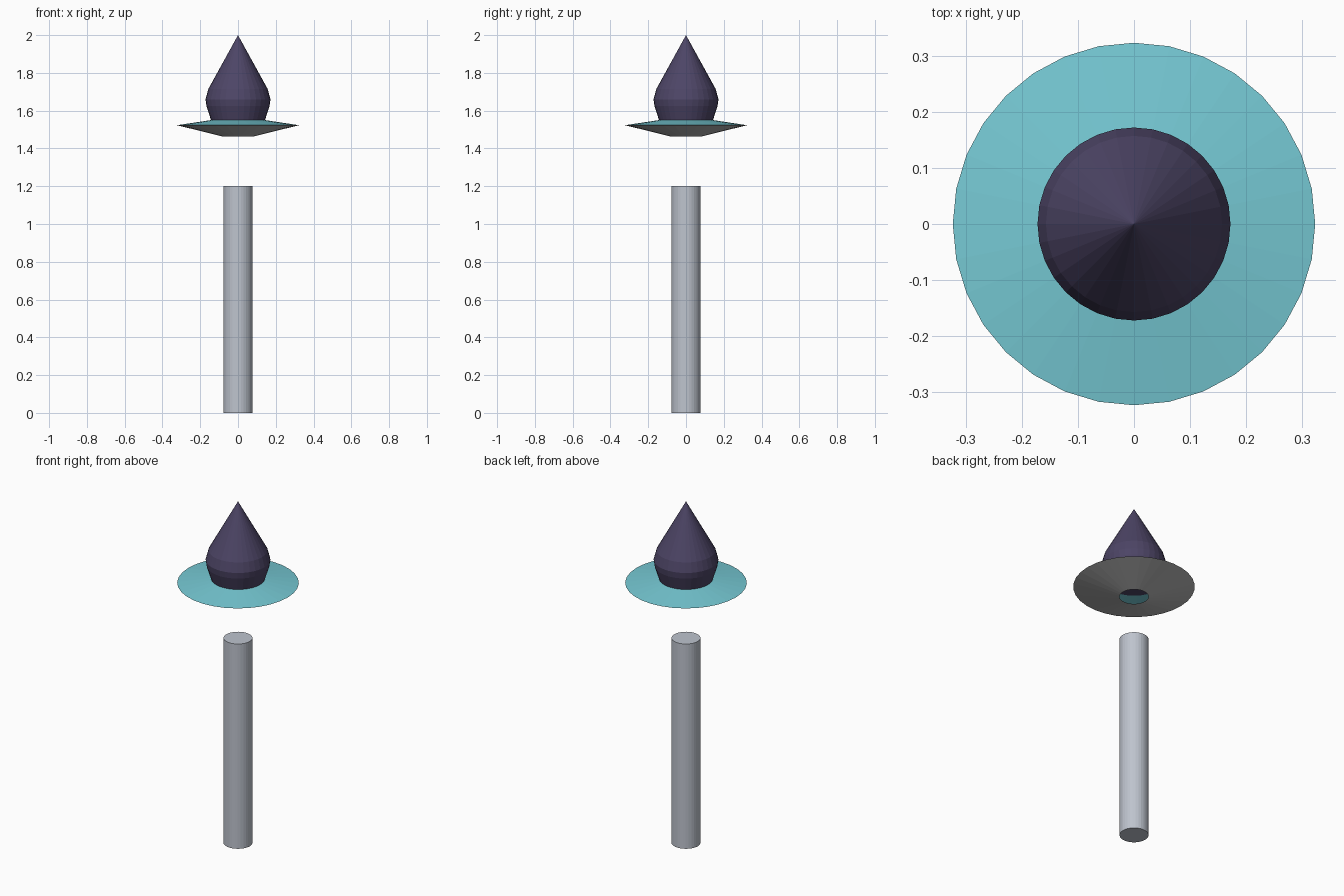
import bpy
import bmesh
import math

SIDES = 32

cube = bpy.data.objects.get("Cube")
if cube:
    bpy.data.objects.remove(cube, do_unlink=True)


def material(name, rgb):
    """Flat colour given as sRGB bytes, stored as linear."""
    lin = [((c / 255 + 0.055) / 1.055) ** 2.4 for c in rgb]
    mat = bpy.data.materials.new(name)
    mat.use_nodes = True
    mat.diffuse_color = (*lin, 1)
    bsdf = mat.node_tree.nodes["Principled BSDF"]
    bsdf.inputs["Base Color"].default_value = (*lin, 1)
    bsdf.inputs["Roughness"].default_value = 0.8
    return mat


def lathe(name, profile, mat):
    """Turn an (r, z) profile, listed bottom to top, around the z axis."""
    bm = bmesh.new()
    points = [bm.verts.new((r, 0, z)) for r, z in profile]
    edges = [bm.edges.new(pair) for pair in zip(points, points[1:])]
    bmesh.ops.spin(bm, geom=points + edges, cent=(0, 0, 0), axis=(0, 0, 1),
                   angle=math.tau, steps=SIDES, use_duplicate=False)
    bmesh.ops.remove_doubles(bm, verts=bm.verts, dist=0.0001)
    # Face outward: test one face against the profile's outward side
    bm.normal_update()
    (r0, z0), (r1, z1) = profile[-2:]
    face = max(bm.faces, key=lambda f: f.calc_center_median().z)
    c = face.calc_center_median()
    radial = (face.normal.x * c.x + face.normal.y * c.y) / max(c.xy.length, 1e-6)
    if radial * (z1 - z0) + face.normal.z * (r0 - r1) < 0:
        bmesh.ops.reverse_faces(bm, faces=bm.faces)
    mesh = bpy.data.meshes.new(name)
    bm.to_mesh(mesh)
    bm.free()
    mesh.materials.append(mat)
    obj = bpy.data.objects.new(name, mesh)
    bpy.context.collection.objects.link(obj)
    return obj


metal = material("pale steel", (190, 196, 206))
grey = material("neutral grey", (186, 186, 186))
teal = material("teal", (118, 201, 212))
purple = material("dark purple", (77, 69, 102))

# Post, closed at both ends
lathe("post", [(0, 0), (0.077, 0), (0.077, 1.2), (0, 1.2)], metal)

# Shallow dish below the brim, with an open hole in the middle
lathe("brim_underside", [(0.077, 1.462), (0.323, 1.523)], grey)

# Sloping upper side of the brim
lathe("brim_top", [(0.323, 1.523), (0.143, 1.55)], teal)

# Pointed cap with a rounded shoulder
lathe("pointed_cap", [(0, 1.55), (0.143, 1.55), (0.167, 1.625), (0.172, 1.66),
                      (0.157, 1.715), (0, 2.0)], purple)
